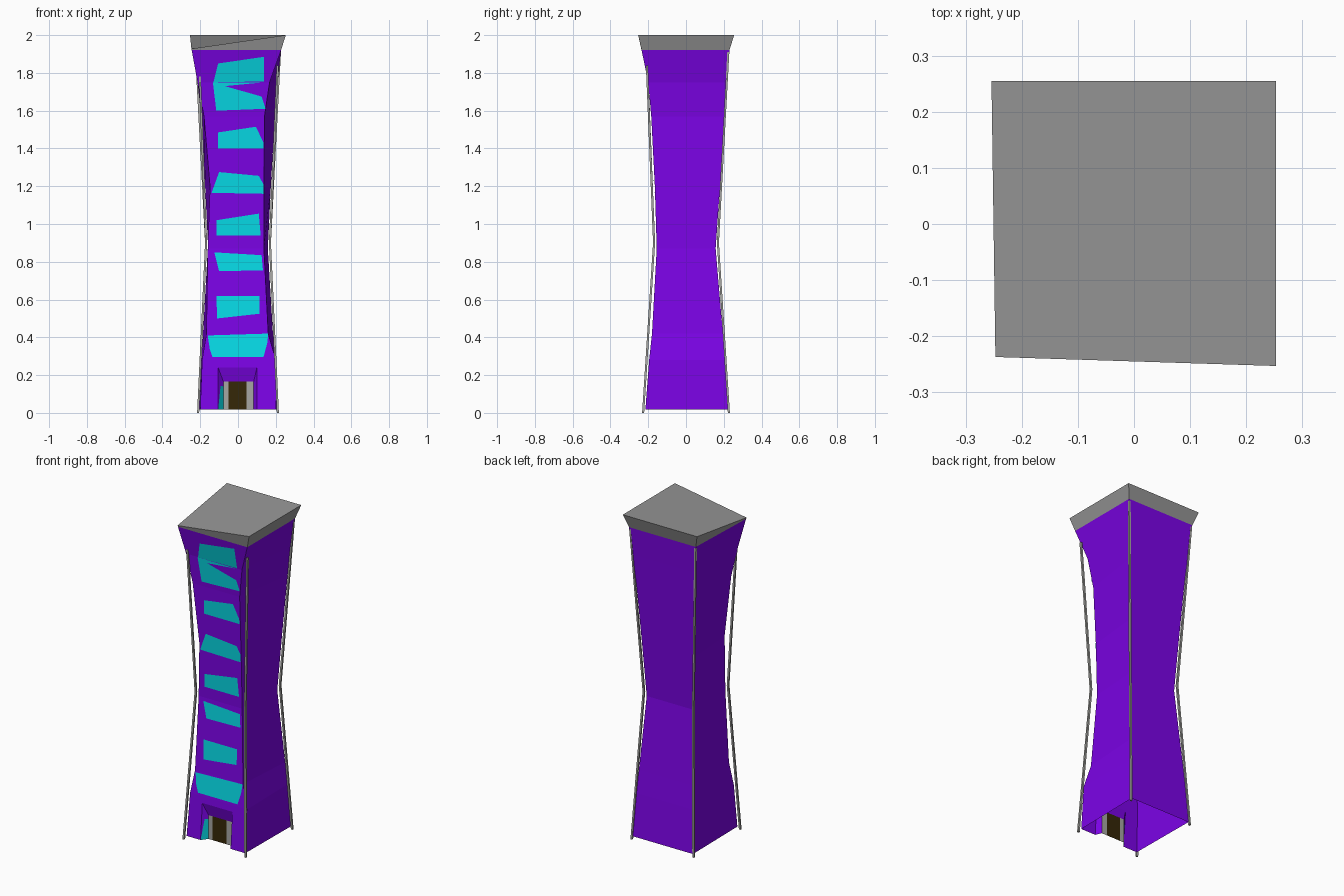
import bpy, bmesh
from mathutils import Vector

if "Cube" in bpy.data.objects:
    bpy.data.objects.remove(bpy.data.objects["Cube"])


def material(name, rgb):
    m = bpy.data.materials.new(name)
    m.diffuse_color = (*rgb, 1)
    m.use_nodes = True
    m.node_tree.nodes["Principled BSDF"].inputs["Base Color"].default_value = m.diffuse_color
    return m


PURPLE = material("purple wall", (0.21, 0.001, 0.83))
CYAN = material("cyan glass", (0.002, 0.76, 0.86))
CAP = material("roof grey", (0.31, 0.31, 0.31))
ROD = material("pole grey", (0.39, 0.39, 0.37))
BROWN = material("dark brown door", (0.035, 0.02, 0.002))


def build(name, polys, mats, weld=True):
    """polys: list of (points, material index)"""
    bm = bmesh.new()
    for pts, mi in polys:
        f = bm.faces.new([bm.verts.new(p) for p in pts])
        f.material_index = mi
    if weld:
        bmesh.ops.remove_doubles(bm, verts=bm.verts, dist=1e-5)
    me = bpy.data.meshes.new(name)
    bm.to_mesh(me)
    bm.free()
    for m in mats:
        me.materials.append(m)
    ob = bpy.data.objects.new(name, me)
    bpy.context.collection.objects.link(ob)
    return ob


# Tower levels: z, front left x, front right x, front y, back half width, back y
LEVELS = [
    (0.018, -0.20, 0.20, -0.215, 0.205, 0.225),
    (0.28, -0.19, 0.20, -0.195, 0.193, 0.207),
    (0.42, -0.167, 0.16, -0.180, 0.185, 0.195),
    (0.87, -0.16, 0.137, -0.155, 0.158, 0.157),
    (1.20, -0.148, 0.137, -0.165, 0.174, 0.180),
    (1.57, -0.18, 0.14, -0.184, 0.195, 0.205),
    (1.75, -0.214, 0.167, -0.200, 0.211, 0.217),
    (1.92, -0.245, 0.228, -0.235, 0.228, 0.230),
]


def front_y(z):
    for a, b in zip(LEVELS, LEVELS[1:]):
        if z <= b[0]:
            return a[3] + (b[3] - a[3]) * (z - a[0]) / (b[0] - a[0])
    return LEVELS[-1][3]


def on_front(x, z, off=0.0):
    return (x, front_y(z) + off, z)


def ring(l):
    z, xl, xr, yf, xb, yb = l
    return [(xl, yf, z), (xr, yf, z), (xb, yb, z), (-xb, yb, z)]


# Walls, open underneath; the lowest front panel is replaced by the doorway
walls = []
for n, (a, b) in enumerate(zip(LEVELS, LEVELS[1:])):
    r, s = ring(a), ring(b)
    for i in range(4):
        if n == 0 and i == 0:
            continue
        j = (i + 1) % 4
        walls.append(([r[i], r[j], s[j], s[i]], 0))

# Lowest front panel around the door opening
lo, hi = ring(LEVELS[0]), ring(LEVELS[1])
Z0 = LEVELS[0][0]
OL, OR, OT = -0.105, 0.10, 0.24
IL, IR, IT = -0.077, 0.083, 0.165
ol0, or0 = on_front(OL, Z0), on_front(OR, Z0)
ol1, or1 = on_front(OL, OT), on_front(OR, OT)
walls += [([lo[0], ol0, ol1, hi[0]], 0),
          ([or0, lo[1], hi[1], or1], 0),
          ([ol1, or1, hi[1], hi[0]], 0)]

# Sloping reveal of the doorway, with a cyan lower left side
DY = -0.178
il0, ir0, il1, ir1 = (IL, DY, Z0), (IR, DY, Z0), (IL, DY, IT), (IR, DY, IT)
im = (IL, DY, 0.14)
om = Vector(on_front(OL, 0.145)).lerp(Vector(im), 0.45)
walls += [([ol1, il1, ir1, or1], 0),
          ([or0, or1, ir1, ir0], 0),
          ([ol0, om, im, il1, ol1], 0),
          ([ol0, il0, im, om], 1)]
build("tower_walls", walls, [PURPLE, CYAN])

# Door: brown leaf between two grey jambs
xs = [IL, -0.05, 0.045, IR]
build("door", [([(a, DY, Z0), (b, DY, Z0), (b, DY, IT), (a, DY, IT)], k)
               for a, b, k in zip(xs, xs[1:], (1, 0, 1))], [BROWN, ROD])

# Flared roof with the front left corner sagging
base = ring(LEVELS[-1])
top = [(-0.247, -0.237, 1.928), (0.253, -0.253, 2), (0.253, 0.255, 2), (-0.254, 0.255, 2)]
roof = [([base[i], base[(i + 1) % 4], top[(i + 1) % 4], top[i]], 0) for i in range(4)]
roof.append((top, 0))
build("roof_cap", roof, [CAP])

# Irregular windows, outlined clockwise as seen from the front
WINDOWS = [
    [(-.16, .41), (.16, .42), (.155, .37), (.135, .295), (-.135, .295), (-.15, .34)],
    [(-.115, .62), (.115, .62), (.115, .525), (-.11, .50)],
    [(-.125, .85), (.125, .835), (.132, .755), (-.10, .75)],
    [(-.115, 1.02), (.11, 1.055), (.12, .94), (-.115, .94)],
    [(-.10, 1.275), (.11, 1.255), (.135, 1.21), (.135, 1.16), (-.14, 1.165)],
    [(-.105, 1.485), (.095, 1.515), (.135, 1.43), (.135, 1.40), (-.105, 1.40)],
    # top window: upper and lower arms meeting at the left
    [(-.105, 1.85), (.137, 1.885), (.137, 1.755), (-.13, 1.75)],
    [(-.133, 1.75), (.137, 1.75), (-.07, 1.73), (.125, 1.675), (.147, 1.61), (-.115, 1.60)],
]
build("windows", [([on_front(x, z, -0.004) for x, z in reversed(w)], 0) for w in WINDOWS],
      [CYAN], weld=False)

# Thin square poles along the four corners, bending at the waist
W = 0.0055


def pole(name, sx, sy, z_top, top_x, top_y):
    path = [Vector((sx * 0.211, sy * 0.227, 0)), Vector((sx * 0.169, sy * 0.169, 0.9)),
            Vector((sx * top_x, sy * top_y, z_top))]
    rings = [[(p.x + a * W, p.y + b * W, p.z) for a, b in ((-1, -1), (1, -1), (1, 1), (-1, 1))]
             for p in path]
    polys = [(rings[0][::-1], 0), (rings[-1], 0)]
    for r, s in zip(rings, rings[1:]):
        polys += [([r[i], r[(i + 1) % 4], s[(i + 1) % 4], s[i]], 0) for i in range(4)]
    build(name, polys, [ROD])


pole("front_left_pole", -1, -1, 1.78, 0.202, 0.204)
pole("front_right_pole", 1, -1, 1.84, 0.210, 0.207)
pole("back_right_pole", 1, 1, 1.91, 0.222, 0.224)
pole("back_left_pole", -1, 1, 1.91, 0.222, 0.224)
